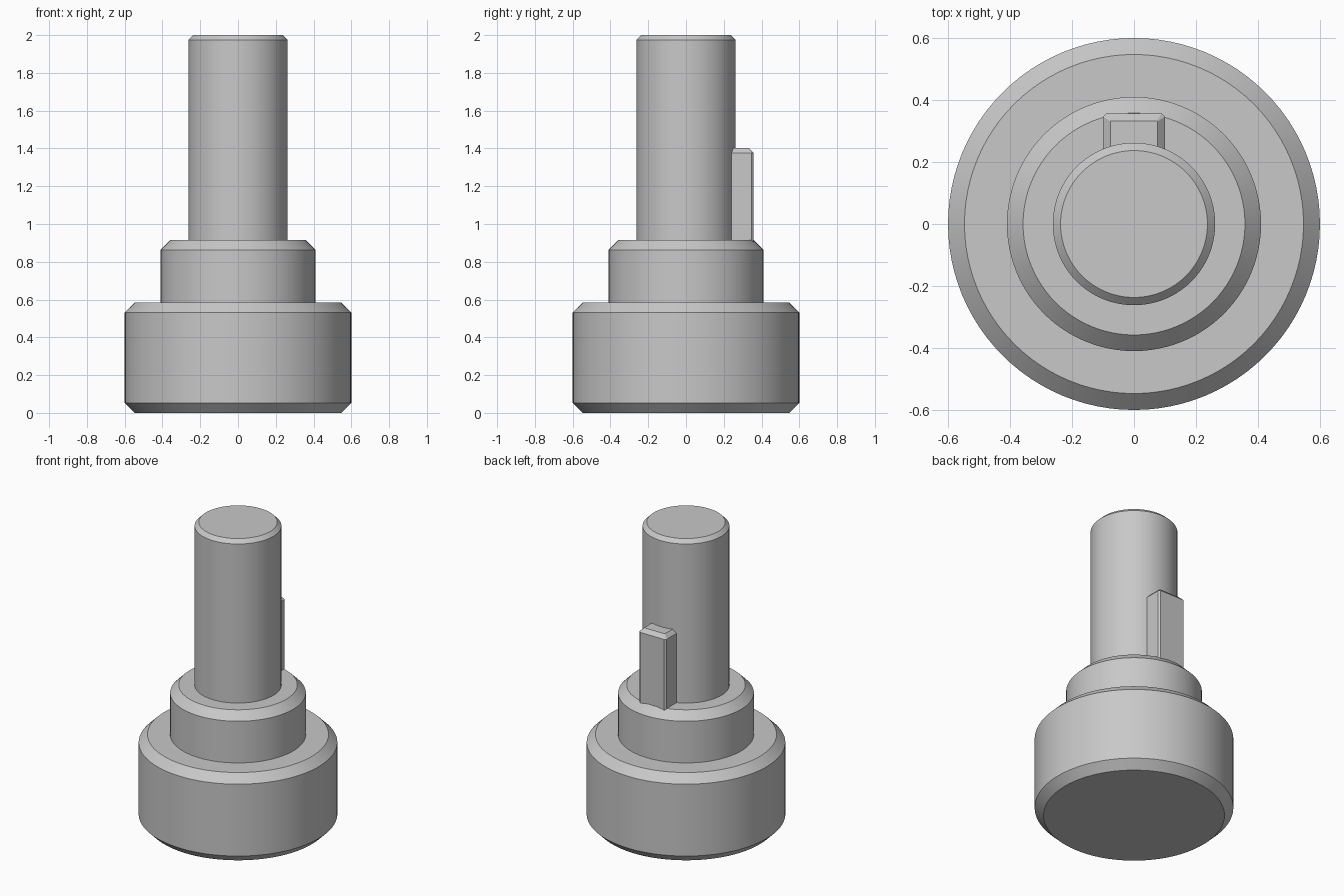
import bpy, bmesh
from math import cos, sin, tau, radians

default = bpy.data.objects.get("Cube")
if default:
    bpy.data.objects.remove(default, do_unlink=True)

GREY = (0.58, 0.58, 0.58, 1)
steel = bpy.data.materials.new("plain_grey")
steel.use_nodes = True
steel.diffuse_color = GREY
steel.node_tree.nodes["Principled BSDF"].inputs["Base Color"].default_value = GREY


def loft(name, rings):
    """Skin a stack of equal-length rings and cap both ends."""
    bm = bmesh.new()
    loops = [[bm.verts.new(p) for p in ring] for ring in rings]
    n = len(loops[0])
    for low, high in zip(loops, loops[1:]):
        for i in range(n):
            j = (i + 1) % n
            bm.faces.new((low[i], low[j], high[j], high[i]))
    bm.faces.new(loops[0][::-1])
    bm.faces.new(loops[-1])
    bmesh.ops.recalc_face_normals(bm, faces=bm.faces)
    mesh = bpy.data.meshes.new(name)
    bm.to_mesh(mesh)
    bm.free()
    mesh.materials.append(steel)
    obj = bpy.data.objects.new(name, mesh)
    bpy.context.collection.objects.link(obj)
    bpy.ops.object.select_all(action="DESELECT")
    obj.select_set(True)
    bpy.context.view_layer.objects.active = obj
    bpy.ops.object.shade_smooth_by_angle(angle=radians(25))
    return obj


def circle(radius, z, sides=96):
    return [(radius * cos(tau * i / sides), radius * sin(tau * i / sides), z)
            for i in range(sides)]


# Stepped shaft: each step is radius, top height, chamfer
steps = [(0.60, 0.585, 0.053), (0.41, 0.915, 0.052), (0.262, 2.0, 0.025)]
base_radius, _, base_chamfer = steps[0]
profile = [(base_radius - base_chamfer, 0), (base_radius, base_chamfer)]
floor = 0
for radius, top, chamfer in steps:
    if floor:
        profile.append((radius, floor))
    profile += [(radius, top - chamfer), (radius - chamfer, top)]
    floor = top
loft("stepped_shaft", [circle(r, z) for r, z in profile])


# Key on the back of the shaft, sunk into the collar below it
def key_ring(half_width, back, corner, z, inner=0.2):
    right = [(half_width, inner), (half_width, back - corner),
             (half_width - corner, back)]
    left = [(-x, y) for x, y in reversed(right)]
    return [(x, y, z) for x, y in right + left]


loft("shaft_key", [key_ring(0.10, 0.357, 0.011, 0.86),
                   key_ring(0.10, 0.357, 0.011, 1.377),
                   key_ring(0.076, 0.333, 0.002, 1.402)])
